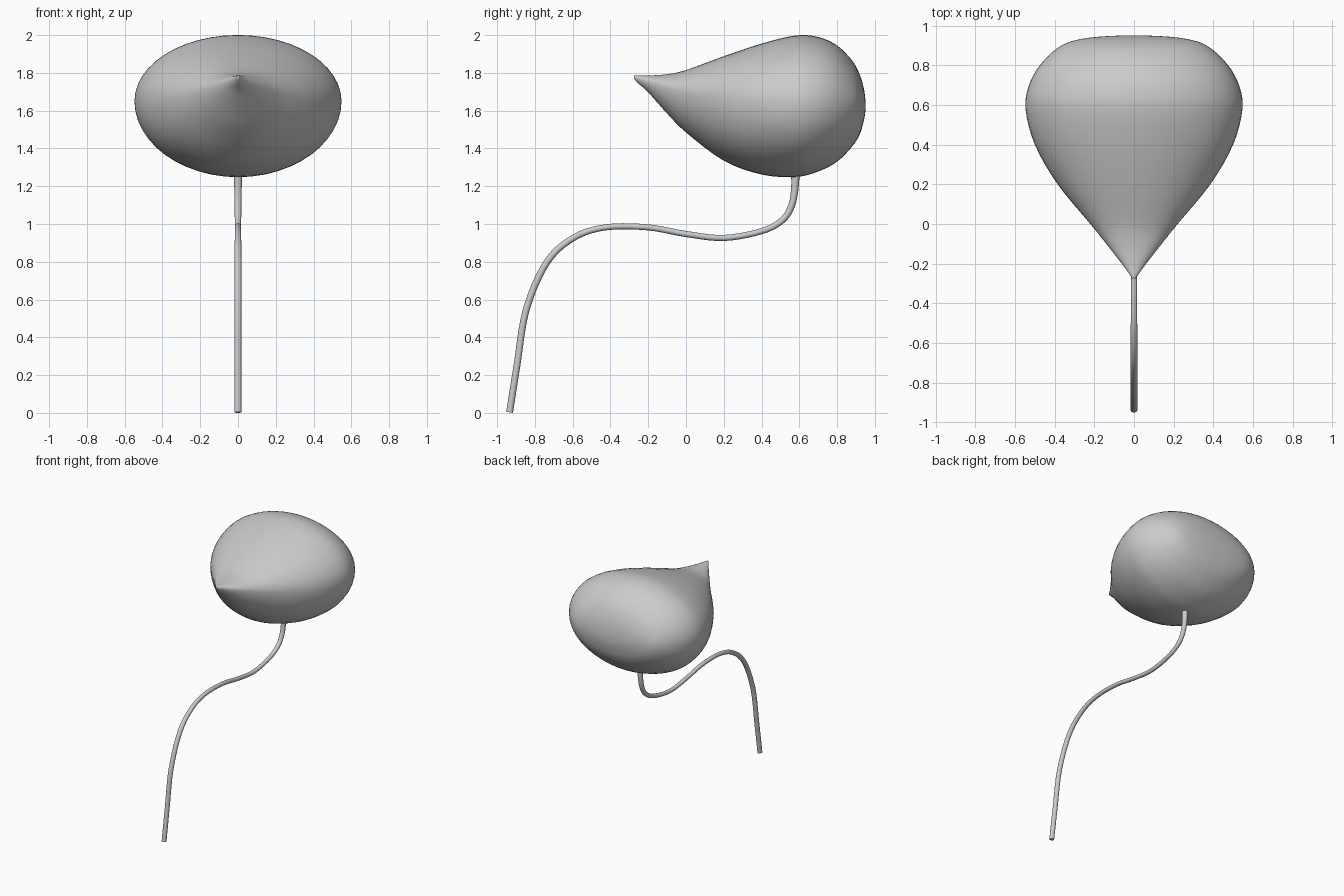
import bpy, bmesh, math

if "Cube" in bpy.data.objects:
    bpy.data.objects.remove(bpy.data.objects["Cube"])


def spline(pts, steps):
    # Catmull-Rom samples through tuples of any length
    out = []
    n = len(pts)
    for i in range(n - 1):
        a, b = pts[max(i - 1, 0)], pts[i]
        c, d = pts[i + 1], pts[min(i + 2, n - 1)]
        for k in range(steps):
            t = k / steps
            out.append([0.5 * (2 * q + (r - p) * t + (2 * p - 5 * q + 4 * r - s) * t * t
                        + (3 * q - p - 3 * r + s) * t ** 3) for p, q, r, s in zip(a, b, c, d)])
    out.append(list(pts[-1]))
    return out


def loft(name, rings):
    # skin a list of rings, capping both ends
    bm = bmesh.new()
    rows = [[bm.verts.new(p) for p in ring] for ring in rings]
    n = len(rows[0])
    for a, b in zip(rows, rows[1:]):
        for i in range(n):
            j = (i + 1) % n
            bm.faces.new((a[i], a[j], b[j], b[i]))
    bm.faces.new(rows[0])
    bm.faces.new(rows[-1][::-1])
    bmesh.ops.recalc_face_normals(bm, faces=bm.faces[:])
    mesh = bpy.data.meshes.new(name)
    bm.to_mesh(mesh)
    bm.free()
    obj = bpy.data.objects.new(name, mesh)
    bpy.context.collection.objects.link(obj)
    bpy.context.view_layer.objects.active = obj
    obj.select_set(True)
    bpy.ops.object.shade_smooth_by_angle(angle=math.radians(50))
    obj.select_set(False)
    return obj


# Teardrop bulb: y, half width, top z, widest z, bottom z
stations = [
    (-0.275, 0.008, 1.785, 1.777, 1.768),
    (-0.25, 0.025, 1.787, 1.770, 1.742),
    (-0.20, 0.062, 1.786, 1.752, 1.697),
    (-0.10, 0.140, 1.793, 1.722, 1.585),
    (0.00, 0.220, 1.815, 1.695, 1.485),
    (0.20, 0.385, 1.888, 1.66, 1.335),
    (0.40, 0.500, 1.955, 1.65, 1.262),
    (0.58, 0.547, 1.998, 1.65, 1.249),
    (0.70, 0.530, 1.990, 1.65, 1.278),
    (0.80, 0.475, 1.945, 1.65, 1.330),
    (0.88, 0.395, 1.865, 1.645, 1.410),
    (0.92, 0.320, 1.790, 1.640, 1.475),
    (0.94, 0.220, 1.725, 1.635, 1.540),
    (0.949, 0.100, 1.665, 1.625, 1.590),
    (0.95, 0.004, 1.628, 1.625, 1.622),
]
SIDES = 48
rings = []
for y, w, top, mid, low in spline(stations, 4):
    ring = []
    for i in range(SIDES):
        a = 2 * math.pi * i / SIDES
        c, s = math.cos(a), math.sin(a)
        ring.append((w * c, y, mid + s * ((top - mid) if s > 0 else (mid - low))))
    rings.append(ring)
loft("bulb", rings)

# Curved round stem: y, z, radius
path = spline([
    (-0.934, 0.003, 0.018), (-0.895, 0.25, 0.018), (-0.845, 0.55, 0.018),
    (-0.735, 0.80, 0.018), (-0.59, 0.93, 0.017), (-0.42, 0.983, 0.016),
    (-0.20, 0.982, 0.016), (0.0, 0.947, 0.016), (0.20, 0.926, 0.016),
    (0.40, 0.962, 0.016), (0.51, 1.02, 0.017), (0.56, 1.10, 0.018),
    (0.577, 1.20, 0.020), (0.578, 1.30, 0.024)], 5)
rings = []
for i, (y, z, r) in enumerate(path):
    p, q = path[max(i - 1, 0)], path[min(i + 1, len(path) - 1)]
    ty, tz = q[0] - p[0], q[1] - p[1]
    length = math.hypot(ty, tz)
    ny, nz = -tz / length, ty / length
    rings.append([(r * math.cos(a), y + r * math.sin(a) * ny, z + r * math.sin(a) * nz)
                  for a in (2 * math.pi * k / 16 for k in range(16))])
loft("stem", rings)
